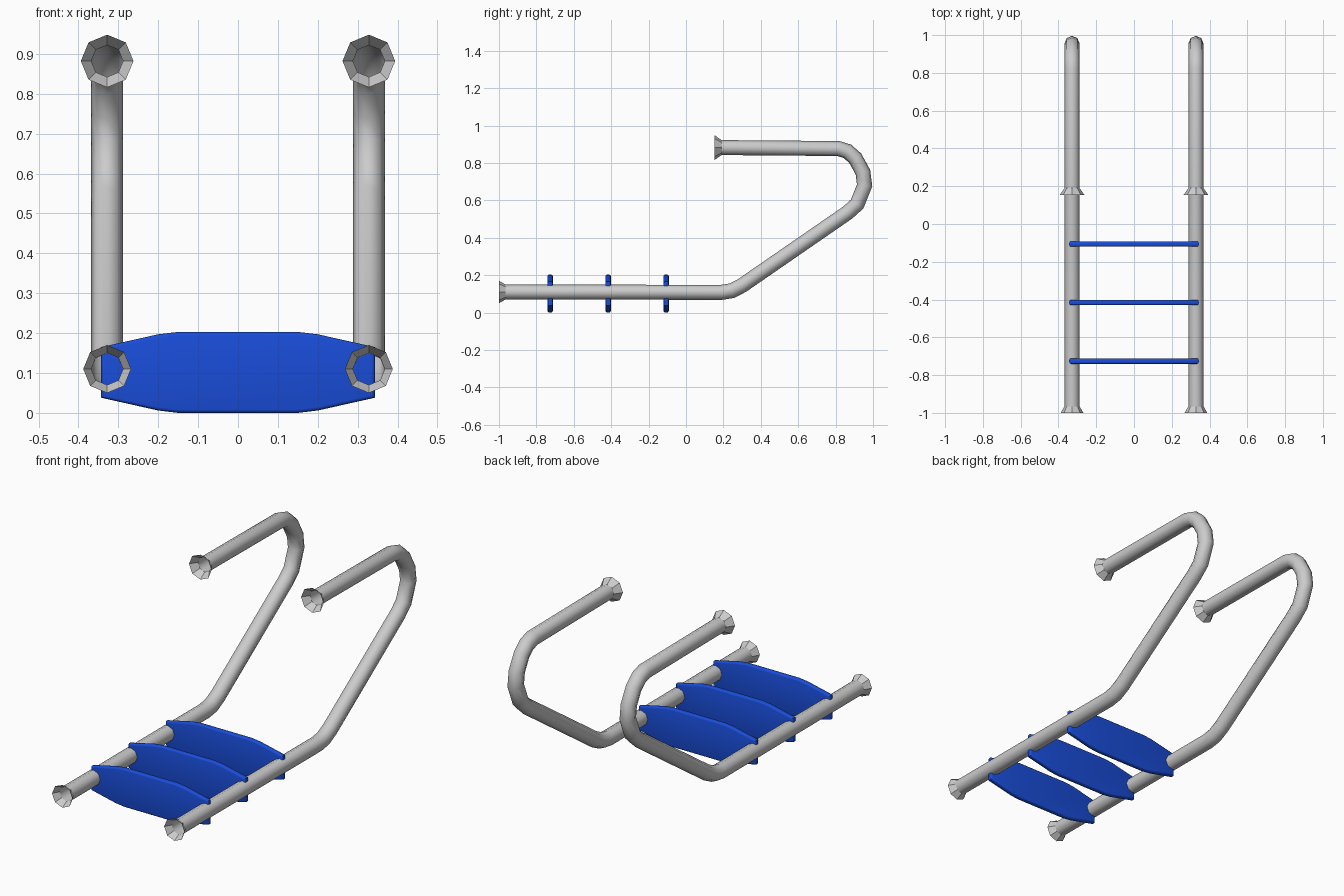
import bpy, bmesh, math
from mathutils import Vector

if "Cube" in bpy.data.objects:
    bpy.data.objects.remove(bpy.data.objects["Cube"])

SIDES, R = 8, 0.04
RAIL_X = 0.328

# Rail centre line: (y, z, radius); first and last spans are the flared ends
PATH = [(-1.0, 0.11, 0.06), (-0.965, 0.11, R), (0.19, 0.108, R), (0.245, 0.117, R),
        (0.30, 0.145, R), (0.865, 0.535, R), (0.915, 0.58, R), (0.955, 0.68, R),
        (0.946, 0.75, R), (0.905, 0.825, R), (0.863, 0.862, R), (0.815, 0.877, R),
        (0.19, 0.882, R), (0.153, 0.882, 0.066)]


def make_rail(name, x):
    bm = bmesh.new()
    pts = [Vector((0, y, z)) for y, z, _ in PATH]
    rings = []
    for i, p in enumerate(pts):
        a = (p - pts[i - 1]).normalized() if i > 0 else None
        b = (pts[i + 1] - p).normalized() if i < len(pts) - 1 else None
        t = ((a or b) + (b or a)).normalized()
        miter = 1 / max(0.5, t.dot(a or b))
        n = Vector((0, -t.z, t.y))
        r = PATH[i][2]
        ring = []
        for k in range(SIDES):
            ang = 2 * math.pi * k / SIDES
            co = p + Vector((x + r * math.cos(ang), 0, 0)) + n * (r * miter * math.sin(ang))
            ring.append(bm.verts.new(co))
        rings.append(ring)
    # Open tube: smooth along the pipe, faceted at the flares
    for i in range(len(rings) - 1):
        flare = i in (0, len(rings) - 2)
        for k in range(SIDES):
            j = (k + 1) % SIDES
            f = bm.faces.new((rings[i][k], rings[i][j], rings[i + 1][j], rings[i + 1][k]))
            f.smooth = not flare
    bmesh.ops.recalc_face_normals(bm, faces=bm.faces)
    me = bpy.data.meshes.new(name)
    bm.to_mesh(me)
    bm.free()
    obj = bpy.data.objects.new(name, me)
    bpy.context.collection.objects.link(obj)


make_rail("left_rail", -RAIL_X)
make_rail("right_rail", RAIL_X)

# Blue treads: tapered plates with softened edges
blue = bpy.data.materials.new("tread_blue")
blue.diffuse_color = (0.01, 0.075, 0.7, 1)
blue.use_nodes = True
blue.node_tree.nodes["Principled BSDF"].inputs["Base Color"].default_value = blue.diffuse_color

ZC, TH = 0.1015, 0.028
QUARTER = [(0.343, 0.0635), (0.20, 0.0955), (0.15, 0.1015)]
OUTLINE = (QUARTER + [(-x, z) for x, z in reversed(QUARTER)]
           + [(-x, -z) for x, z in QUARTER] + [(x, -z) for x, z in reversed(QUARTER)])


def make_tread(name, y):
    bm = bmesh.new()
    face = bm.faces.new([bm.verts.new((x, y - TH / 2, ZC + z)) for x, z in OUTLINE])
    ext = bmesh.ops.extrude_face_region(bm, geom=[face])
    verts = [v for v in ext["geom"] if isinstance(v, bmesh.types.BMVert)]
    bmesh.ops.translate(bm, verts=verts, vec=(0, TH, 0))
    bmesh.ops.recalc_face_normals(bm, faces=bm.faces)
    rims = [e for e in bm.edges if abs(e.verts[0].co.y - e.verts[1].co.y) < 1e-5]
    bmesh.ops.bevel(bm, geom=rims, offset=0.009, segments=3, profile=0.5, affect='EDGES')
    me = bpy.data.meshes.new(name)
    bm.to_mesh(me)
    bm.free()
    me.materials.append(blue)
    obj = bpy.data.objects.new(name, me)
    bpy.context.collection.objects.link(obj)
    bpy.ops.object.select_all(action='DESELECT')
    obj.select_set(True)
    bpy.context.view_layer.objects.active = obj
    bpy.ops.object.shade_smooth_by_angle(angle=math.radians(35))


for i, y in enumerate((-0.726, -0.416, -0.106)):
    make_tread(f"tread_{i + 1}", y)
